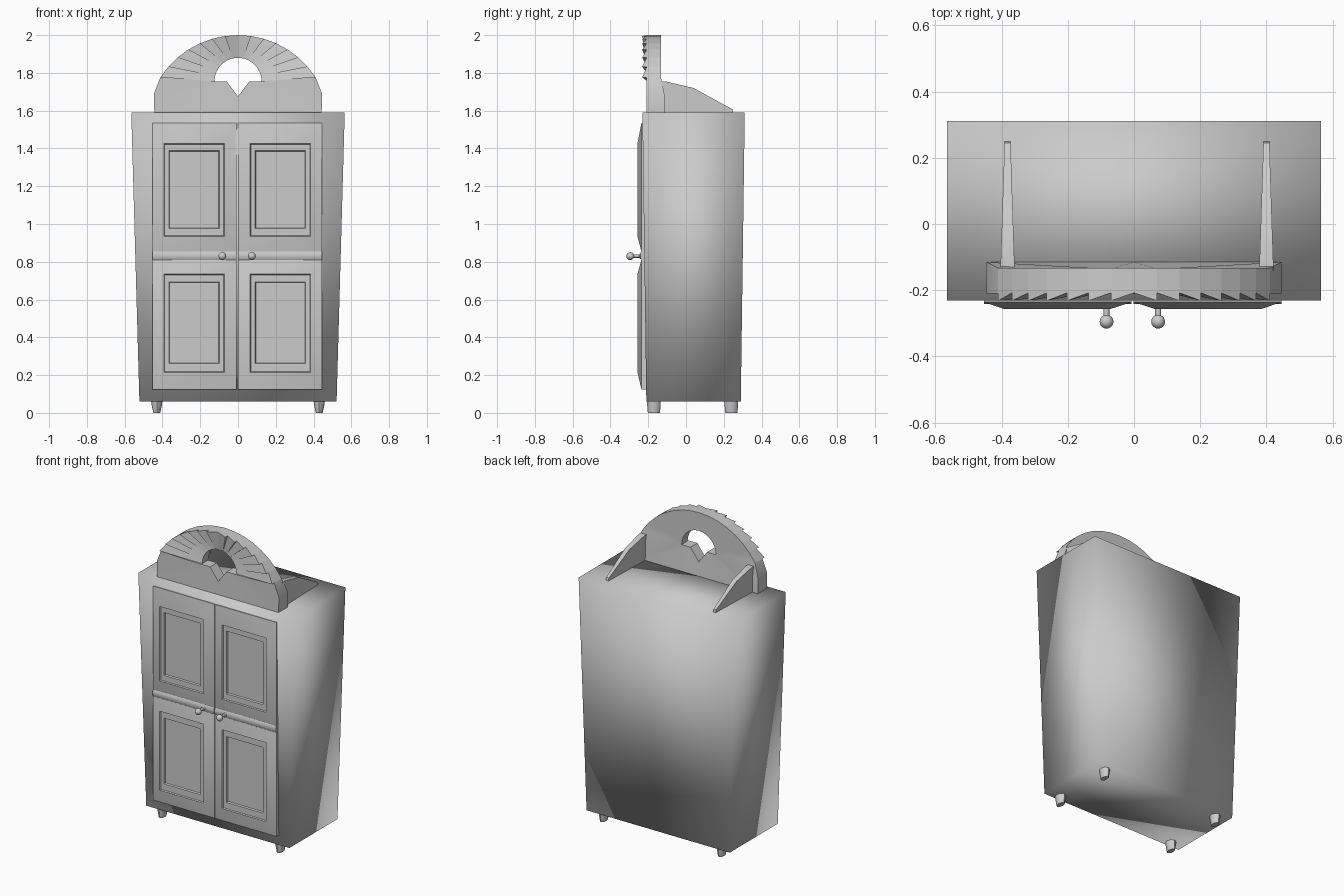
import bpy, bmesh, math
from mathutils import Vector

if "Cube" in bpy.data.objects:
    bpy.data.objects.remove(bpy.data.objects["Cube"])

grey = bpy.data.materials.new("painted_grey")
grey.diffuse_color = (0.6, 0.6, 0.6, 1)
grey.use_nodes = True
grey.node_tree.nodes["Principled BSDF"].inputs["Base Color"].default_value = grey.diffuse_color


def finish(name, bm, angle=30):
    """Turn a bmesh into a named, shaded object."""
    bmesh.ops.remove_doubles(bm, verts=bm.verts, dist=1e-5)
    bmesh.ops.recalc_face_normals(bm, faces=bm.faces)
    me = bpy.data.meshes.new(name)
    bm.to_mesh(me)
    bm.free()
    me.materials.append(grey)
    ob = bpy.data.objects.new(name, me)
    bpy.context.collection.objects.link(ob)
    bpy.ops.object.select_all(action='DESELECT')
    ob.select_set(True)
    bpy.context.view_layer.objects.active = ob
    if angle >= 180:
        bpy.ops.object.shade_smooth()
    else:
        bpy.ops.object.shade_smooth_by_angle(angle=math.radians(angle))
    return ob


def loft(name, rings, angle=30):
    """Bridge matching point rings and cap both ends."""
    bm = bmesh.new()
    vs = [[bm.verts.new(p) for p in r] for r in rings]
    n = len(vs[0])
    for a, b in zip(vs, vs[1:]):
        for i in range(n):
            j = (i + 1) % n
            bm.faces.new((a[i], a[j], b[j], b[i]))
    bm.faces.new(vs[0])
    bm.faces.new(vs[-1])
    return finish(name, bm, angle)


def plan(x, y0, y1, z):
    return [(-x, y0, z), (x, y0, z), (x, y1, z), (-x, y1, z)]


def front(x0, x1, z0, z1, y):
    return [(x0, y, z0), (x1, y, z0), (x1, y, z1), (x0, y, z1)]


# Flared cabinet body, softly shaded across its corners
loft("cabinet_body", [plan(0.522, -0.21, 0.29, 0.06),
                      plan(0.565, -0.231, 0.311, 1.59)], 180)

# Door panels: sloped border, raised frame, sunken field
for side, s in (("left", -1), ("right", 1)):
    for level, z in (("lower", (0.125, 0.81, 0.215, 0.735, 0.265, 0.69)),
                     ("upper", (0.855, 1.535, 0.935, 1.425, 0.98, 1.385))):
        def ring(a, b, z0, z1, y):
            xs = sorted((-0.004 + s * a, -0.004 + s * b))
            return front(xs[0], xs[1], z0, z1, y)
        loft(f"{side}_{level}_panel", [
            ring(0.003, 0.449, z[0], z[1], -0.20),
            ring(0.003, 0.449, z[0], z[1], -0.236),
            ring(0.068, 0.388, z[2], z[3], -0.257),
            ring(0.072, 0.384, z[2] + .004, z[3] - .004, -0.250),
            ring(0.094, 0.362, z[4] - .004, z[5] + .004, -0.250),
            ring(0.098, 0.358, z[4], z[5], -0.240)], 35)
    # Rail between upper and lower panel
    loft(f"{side}_door_rail", [ring(0.003, 0.449, 0.81, 0.855, -0.20),
                               ring(0.003, 0.449, 0.81, 0.855, -0.236),
                               ring(0.003, 0.449, 0.822, 0.843, -0.242)], 50)

# Knobs: turned profile spun about the y axis
ball = [(0.021 * math.sin(t), -0.295 - 0.021 * math.cos(t))
        for t in [math.pi * i / 8 for i in range(7, 0, -1)]]
knob = [(0.014, -0.225), (0.014, -0.243), (0.009, -0.248), (0.009, -0.276)] + ball[1:] + [(0.002, -0.316)]
for name, kx in (("left_knob", -0.083), ("right_knob", 0.073)):
    loft(name, [[(kx + r * math.cos(k * math.pi / 6), y, 0.83 + r * math.sin(k * math.pi / 6))
                 for k in range(12)] for r, y in knob], 40)

# Tapered feet
for fx in (-0.43, 0.43):
    for fy in (-0.17, 0.24):
        rings = [[(fx + rx * math.cos(k * math.pi / 4), fy + ry * math.sin(k * math.pi / 4), z)
                  for k in range(8)]
                 for rx, ry, z in ((0.03, 0.036, 0.065), (0.028, 0.036, 0.045), (0.018, 0.032, 0))]
        loft(f"{'left' if fx < 0 else 'right'}_{'front' if fy < 0 else 'back'}_foot", rings, 50)

# Crest: fan of stepped rays around an arched hole, on a plain base.
# Each sector is an outer/inner pair of points at both ends; built for the right half, then mirrored.
N = 7
pairs = [((0, 1.588), (0, 1.675)), ((0.443, 1.588), (0.06, 1.755)),
         ((0.445, 1.69), (0.125, 1.755))]
for i in range(N + 1):
    a = math.radians(33 + 57 * i / N)
    b = math.radians(90 * i / N)
    pairs.append(((0.49 * math.cos(a), 1.51 + 0.49 * math.sin(a)),
                  (0.125 * math.cos(b), 1.755 + 0.125 * math.sin(b))))


def back_y(p):
    return -0.115 if p[1] < 1.75 else -0.133


bm = bmesh.new()
for s in (-1, 1):
    def quad(*pts):
        pts = [Vector((s * x, y, z)) for x, y, z in pts]
        bm.faces.new([bm.verts.new(p) for p in pts])
    prev = None
    for i, ((o0, i0), (o1, i1)) in enumerate(zip(pairs, pairs[1:])):
        ray = i >= 3
        y0, y1 = (-0.232, -0.208) if ray else (-0.21, -0.21)
        yi = -0.195 if ray else -0.205
        P = lambda p, y: (p[0], y, p[1])
        A, B, C, D = P(o0, y0), P(o1, y1), P(i1, yi), P(i0, yi)
        E, F, G, H = P(o0, back_y(o0)), P(o1, back_y(o1)), P(i1, -0.133), P(i0, -0.133)
        quad(A, B, C, D)
        quad(E, F, G, H)
        quad(A, B, F, E)
        if (Vector(D) - Vector(C)).length > 1e-5:
            quad(D, C, G, H)
        if prev and prev != (A, D):
            quad(prev[0], A, D, prev[1])
        prev = (B, C)
bmesh.ops.dissolve_degenerate(bm, edges=bm.edges, dist=1e-5)
finish("fan_crest", bm, 28)

# Braces behind the crest, thinning toward the back
profile = [(-0.14, 1.588), (-0.14, 1.755), (-0.11, 1.755), (0.04, 1.72), (0.245, 1.608), (0.25, 1.588)]
for name, bx in (("left_brace", -0.382), ("right_brace", 0.4)):
    rings = [[(bx + d * (0.021 - 0.012 * (y + 0.12) / 0.37), y, z) for y, z in profile]
             for d in (-1, 1)]
    loft(name, rings, 40)
